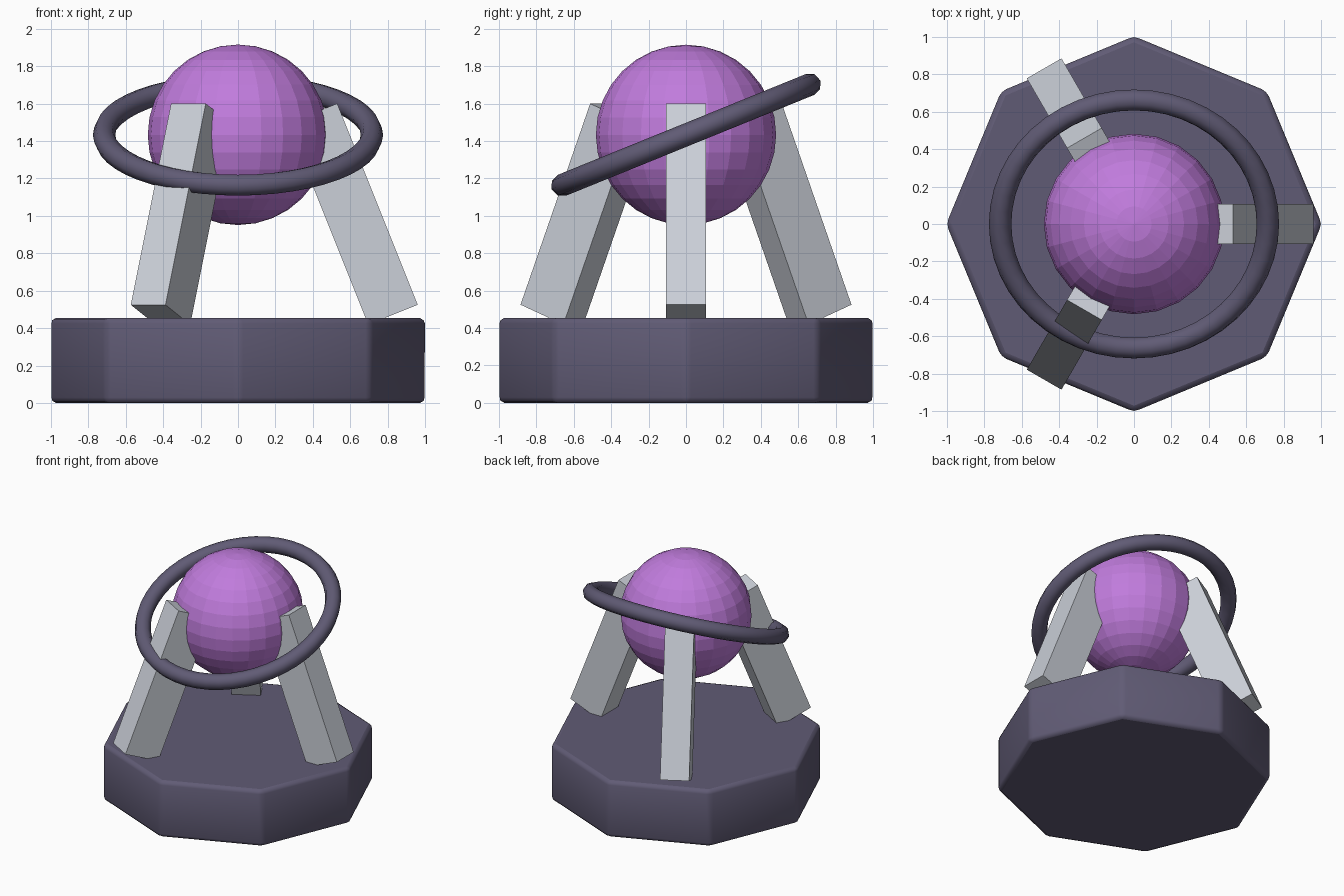
import bpy, math
from mathutils import Vector, Matrix

if "Cube" in bpy.data.objects:
    bpy.data.objects.remove(bpy.data.objects["Cube"])


def material(name, rgb):
    m = bpy.data.materials.new(name)
    m.diffuse_color = (*rgb, 1)
    m.use_nodes = True
    m.node_tree.nodes["Principled BSDF"].inputs["Base Color"].default_value = m.diffuse_color
    return m


slate = material("slate purple", (0.118, 0.105, 0.178))
violet = material("violet", (0.53, 0.20, 0.72))
silver = material("pale silver", (0.60, 0.63, 0.69))


def finish(name, mat, smooth_angle=None):
    ob = bpy.context.object
    ob.name = name
    ob.data.materials.append(mat)
    if smooth_angle:
        bpy.ops.object.shade_smooth_by_angle(angle=math.radians(smooth_angle))
    return ob


def bevel(ob, width, segments):
    mod = ob.modifiers.new("rounded edges", 'BEVEL')
    mod.width, mod.segments = width, segments
    mod.limit_method = 'ANGLE'
    mod.angle_limit = math.radians(30)


# Octagonal base with a corner on each axis
bpy.ops.mesh.primitive_cylinder_add(vertices=8, radius=1.003, depth=0.455,
                                    location=(0, 0, 0.2275))
base = finish("base", slate, 50)
bevel(base, 0.03, 2)

# Orb
bpy.ops.mesh.primitive_uv_sphere_add(segments=24, ring_count=16, radius=0.482,
                                     location=(0, 0, 1.433))
finish("orb", violet)

# Tilted ring around the orb
bpy.ops.mesh.primitive_torus_add(major_segments=48, minor_segments=8,
                                 major_radius=0.715, minor_radius=0.06,
                                 location=(0, 0, 1.433), rotation=(0.386, 0, 0))
finish("ring", slate, 50)

# Three square-cut legs leaning in to hold the orb
lower, upper = Vector((0.96, 0, 0.525)), Vector((0.53, 0, 1.60))
axis = upper - lower
tilt = math.atan2(-axis.x, axis.z)
inward = Vector((-math.cos(tilt), 0, -math.sin(tilt)))
thickness, width = 0.285, 0.214
centre = (lower + upper) / 2 + inward * thickness / 2
for i in range(3):
    bpy.ops.mesh.primitive_cube_add(size=1)
    leg = finish(f"leg_{i + 1}", silver)
    leg.matrix_world = (Matrix.Rotation(i * math.tau / 3, 4, 'Z')
                        @ Matrix.Translation(centre)
                        @ Matrix.Rotation(-tilt, 4, 'Y')
                        @ Matrix.Diagonal((thickness, width, axis.length, 1)))
